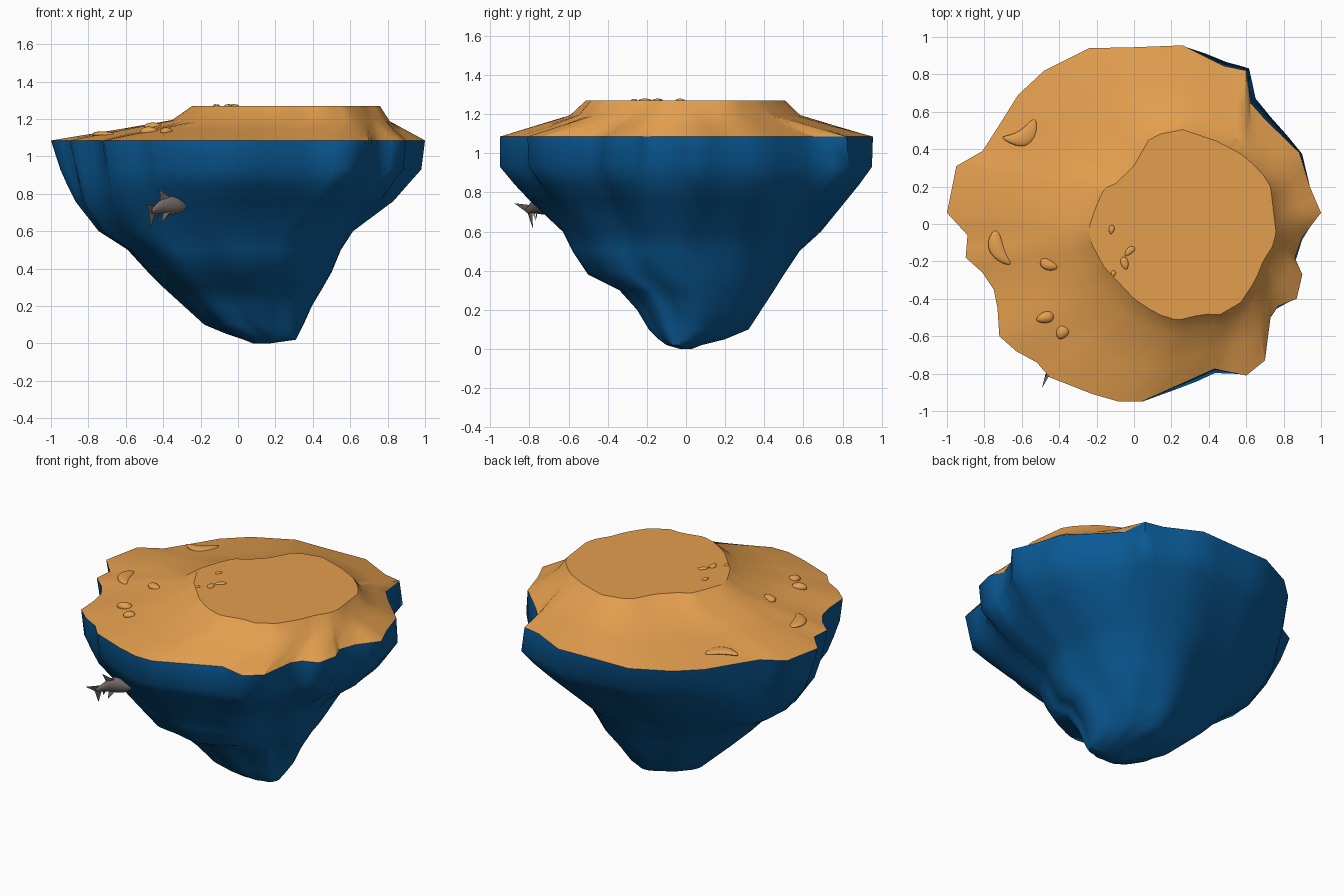
import bpy, bmesh, math
from mathutils import Vector, Matrix
from mathutils.bvhtree import BVHTree

if "Cube" in bpy.data.objects:
    bpy.data.objects.remove(bpy.data.objects["Cube"])


def material(name, rgb):
    m = bpy.data.materials.new(name)
    m.diffuse_color = (*rgb, 1)
    m.use_nodes = True
    m.node_tree.nodes["Principled BSDF"].inputs["Base Color"].default_value = m.diffuse_color
    return m


SAND = material("sand_orange", (0.77, 0.345, 0.077))
ROCK = material("deep_blue", (0.003, 0.1, 0.3))
GREY = material("shark_grey", (0.175, 0.148, 0.143))


def finish(bm, name, mat, angle=32):
    bmesh.ops.recalc_face_normals(bm, faces=bm.faces)
    me = bpy.data.meshes.new(name)
    bm.to_mesh(me)
    bm.free()
    me.materials.append(mat)
    ob = bpy.data.objects.new(name, me)
    bpy.context.collection.objects.link(ob)
    bpy.ops.object.select_all(action='DESELECT')
    ob.select_set(True)
    bpy.context.view_layer.objects.active = ob
    bpy.ops.object.shade_smooth_by_angle(angle=math.radians(angle))
    return ob


def loft(bm, rings, cap_first=False, cap_last=True):
    loops = [[bm.verts.new(p) for p in r] for r in rings]
    n = len(loops[0])
    for a, b in zip(loops, loops[1:]):
        for i in range(n):
            j = (i + 1) % n
            bm.faces.new((a[i], a[j], b[j], b[i]))
    if cap_first:
        bm.faces.new(loops[0])
    if cap_last:
        bm.faces.new(loops[-1])


# Jagged shoreline and plateau edge, counterclockwise seen from above
RIM = [(1, .06), (.94, .2), (.885, .38), (.7, .56), (.62, .65), (.6, .82), (.48, .845),
       (.26, .955), (0, .945), (-.24, .94), (-.48, .82), (-.62, .69), (-.72, .53),
       (-.81, .39), (-.95, .31), (-1, .06), (-.89, -.06), (-.90, -.18), (-.81, -.26),
       (-.75, -.35), (-.73, -.45), (-.72, -.6), (-.63, -.68), (-.52, -.74), (-.45, -.82),
       (-.22, -.91), (-.08, -.95), (.04, -.95), (.24, -.86), (.43, -.775), (.6, -.81),
       (.7, -.73), (.73, -.5), (.77, -.44), (.87, -.4), (.9, -.27), (.86, -.18), (.9, -.07)]
PLATEAU = [(.76, -.05), (.73, .2), (.68, .28), (.58, .37), (.45, .44), (.26, .505),
           (.09, .47), (0, .31), (-.1, .215), (-.16, .19), (-.2, .1), (-.245, -.03),
           (-.23, -.1), (-.16, -.23), (0, -.4), (.12, -.48), (.23, -.515), (.38, -.48),
           (.45, -.49), (.57, -.42), (.65, -.3), (.69, -.2), (.74, -.12)]


def ray_radius(poly, c, th):
    """Distance from c to the outline in direction th."""
    d = (math.cos(th), math.sin(th))
    best = 0
    for p, q in zip(poly, poly[1:] + poly[:1]):
        px, py = p[0] - c[0], p[1] - c[1]
        ex, ey = q[0] - p[0], q[1] - p[1]
        den = d[0] * ey - d[1] * ex
        if abs(den) < 1e-9:
            continue
        t = (px * ey - py * ex) / den
        u = (px * d[1] - py * d[0]) / den
        if t > 0 and -1e-6 <= u <= 1 + 1e-6:
            best = max(best, t)
    return best


# Shoreline points with a midpoint on every edge
rim = []
for p, q in zip(RIM, RIM[1:] + RIM[:1]):
    rim += [p, ((p[0] + q[0]) / 2, (p[1] + q[1]) / 2)]
N = len(rim)
ang = [math.atan2(y, x) for x, y in rim]
rad = [math.hypot(x, y) for x, y in rim]
soft = [sum(rad[(i + k) % N] for k in range(-5, 6)) / 11 for i in range(N)]

# Underwater rock: z, x range, y range, softening of the outline, back right bulge
LEVELS = [(.93, -.95, .98, -.95, .95, .22, .06), (.84, -.91, .9, -.875, .885, .4, .1),
          (.76, -.87, .83, -.8, .82, .6, .14),
          (.6, -.745, .615, -.63, .69, .75, .24), (.5, -.59, .55, -.58, .58, .85, .3),
          (.38, -.48, .5, -.5, .5, .9, .3), (.3, -.4, .455, -.34, .45, 1, .28),
          (.2, -.29, .395, -.25, .385, 1, .2), (.1, -.18, .35, -.19, .32, 1, .1),
          (.05, -.06, .325, -.14, .2, 1, 0), (.02, .03, .31, -.1, .08, 1, 0),
          (0, .08, .17, -.03, .03, 1, 0)]
rings = [[(x, y, 1.085) for x, y in rim]]
for z, xl, xr, yf, yb, s, bulge in LEVELS:
    raw = []
    low = 1 - z
    for a, r, f in zip(ang, rad, soft):
        R = r * (1 - s) + f * s
        R *= 1 + .03 * s * math.sin(5 * a + 2 * z) + .02 * s * math.sin(9 * a + 5 * z)
        R *= 1 + .4 * low * low * max(0, math.cos(a + .28)) ** 8   # keel ridge
        R *= 1 + bulge * max(0, math.cos(a - .75)) ** 6
        raw.append((R * math.cos(a), R * math.sin(a)))
    x0, x1 = min(p[0] for p in raw), max(p[0] for p in raw)
    y0, y1 = min(p[1] for p in raw), max(p[1] for p in raw)
    rings.append([(xl + (x - x0) / (x1 - x0) * (xr - xl),
                   yf + (y - y0) / (y1 - y0) * (yb - yf), z) for x, y in raw])
bm = bmesh.new()
loft(bm, rings)
finish(bm, "underwater_rock", ROCK, 60)

# Sandy island top: shore, gentle slope, steep bank, flat plateau
C = (.26, 0)
bank, flat = [], []
for a in ang:
    r = ray_radius(PLATEAU, C, a)
    o = r + .078 - .03 * math.cos(a)
    flat.append((C[0] + r * math.cos(a), C[1] + r * math.sin(a), 1.27))
    bank.append((C[0] + o * math.cos(a), C[1] + o * math.sin(a), 1.195))
shore = rings[0]
slope = [tuple(.5 * (u + v) for u, v in zip(p, q)) for p, q in zip(shore, bank)]
bm = bmesh.new()
loft(bm, [shore, slope, bank, flat])
ground = BVHTree.FromBMesh(bm)
finish(bm, "sandy_top", SAND)

# Stones half sunk in the sand: x, y, half length, half width, half height, turn, bend
STONES = [(-.59, .46, .1, .045, .016, 1.1, -5), (-.73, -.14, .1, .04, .016, -.45, 3),
          (-.455, -.22, .05, .028, .02, -1.2, 2), (-.475, -.5, .048, .03, .026, 1.3, 0),
          (-.385, -.58, .037, .032, .022, .6, 2), (-.12, -.03, .024, .014, .009, .2, 0),
          (-.025, -.145, .034, .017, .009, .8, 3), (-.05, -.21, .034, .02, .009, -.3, 0),
          (-.11, -.265, .016, .012, .008, .3, 0)]
for i, (x, y, a, b, h, turn, bend) in enumerate(STONES):
    bm = bmesh.new()
    bmesh.ops.create_icosphere(bm, subdivisions=3, radius=1)
    for v in bm.verts:
        v.co = Vector((v.co.x * a, v.co.y * b * (1 + .25 * v.co.x), v.co.z * h))
        v.co.y += bend * v.co.x ** 2
    hit, normal, _, _ = ground.ray_cast(Vector((x, y, 3)), Vector((0, 0, -1)))
    if normal.z < 0:
        normal = -normal
    tilt = Vector((0, 0, 1)).rotation_difference(normal).to_matrix().to_4x4()
    bm.transform(Matrix.Translation(hit) @ tilt @ Matrix.Rotation(turn, 4, 'Z'))
    finish(bm, f"stone_{i + 1}", SAND, 60)

# Shark body: ellipses along a curved spine from tail root to nose
SPINE = [((-.462, -.81, .705), .009, .013), ((-.435, -.785, .72), .017, .026),
         ((-.4, -.757, .734), .03, .046), ((-.365, -.737, .738), .037, .054),
         ((-.33, -.722, .737), .035, .046), ((-.3, -.713, .735), .025, .03),
         ((-.278, -.708, .733), .008, .01)]
fwd = (Vector(SPINE[-1][0]) - Vector(SPINE[0][0])).normalized()
up = Vector((-.15, -.4, .85))
up = (up - up.dot(fwd) * fwd).normalized()
side = fwd.cross(up)
bm = bmesh.new()
loft(bm, [[Vector(c) + side * w * math.cos(k * math.pi / 8) + up * h * math.sin(k * math.pi / 8)
           for k in range(16)] for c, w, h in SPINE], cap_first=True)
finish(bm, "shark_body", GREY, 50)


def fin(name, base_a, base_b, tip, normal):
    """Blade that tapers from a thick root to a thin tip."""
    bm = bmesh.new()
    a, b, t = map(Vector, (base_a, base_b, tip))
    n = Vector(normal).normalized()
    m = (a + b) / 2
    verts = [bm.verts.new(p) for p in (a, m + n * .007, b, m - n * .007, t)]
    for i in range(4):
        bm.faces.new((verts[i], verts[(i + 1) % 4], verts[4]))
    bm.faces.new(verts[:4])
    finish(bm, name, GREY)


fin("dorsal_fin", (-.415, -.775, .755), (-.34, -.745, .765), (-.42, -.81, .823), side)
fin("tail_fin_upper", (-.475, -.81, .695), (-.445, -.795, .735), (-.492, -.878, .745), side)
fin("tail_fin_lower", (-.478, -.82, .725), (-.44, -.785, .7), (-.467, -.782, .615), side)
fin("side_fin_front", (-.4, -.765, .72), (-.355, -.755, .71), (-.408, -.77, .645), fwd.cross(side) + side)
fin("side_fin_back", (-.385, -.725, .72), (-.35, -.715, .715), (-.385, -.66, .67), fwd.cross(side) - side)
fin("belly_fin", (-.44, -.785, .715), (-.415, -.77, .71), (-.435, -.775, .665), side)
